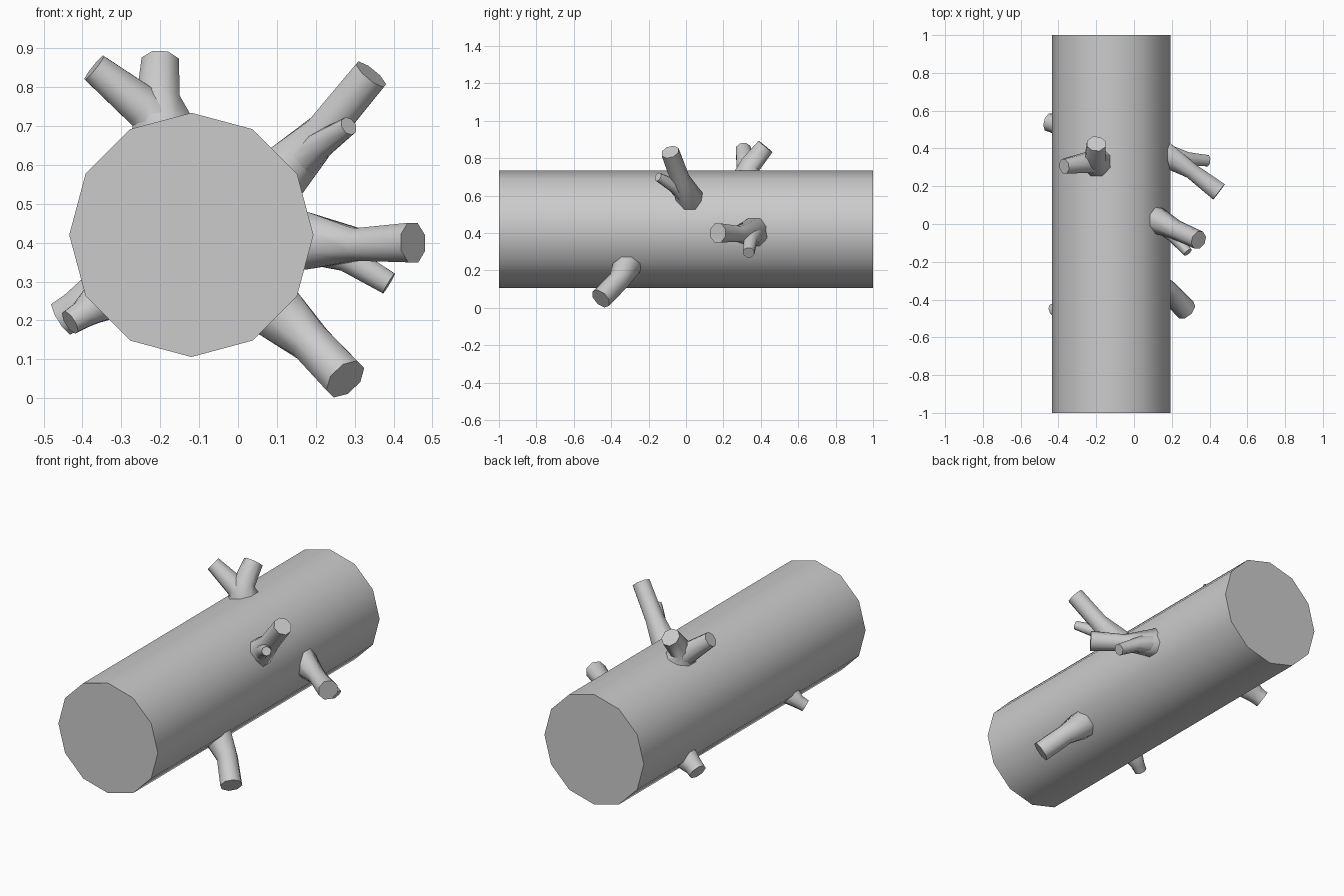
import bpy, bmesh, math
from mathutils import Vector

if "Cube" in bpy.data.objects:
    bpy.data.objects.remove(bpy.data.objects["Cube"])

CX, CZ, R = -0.12, 0.42, 0.314   # log axis and radius


def finish(bm, name, angle):
    bmesh.ops.recalc_face_normals(bm, faces=bm.faces)
    me = bpy.data.meshes.new(name)
    bm.to_mesh(me)
    bm.free()
    ob = bpy.data.objects.new(name, me)
    bpy.context.collection.objects.link(ob)
    bpy.ops.object.select_all(action='DESELECT')
    ob.select_set(True)
    bpy.context.view_layer.objects.active = ob
    bpy.ops.object.shade_smooth_by_angle(angle=math.radians(angle))
    return ob


def tube(bm, pts, sides=8):
    """Capped tapered tube through (position, radius) points."""
    pos = [p for p, r in pts]
    side = Vector((0, 1, 0))
    rings = []
    for i, (p, r) in enumerate(pts):
        t = pos[min(i + 1, len(pos) - 1)] - pos[max(i - 1, 0)]
        if i == 1:          # root ring lies along the bark
            t = pos[1] - pos[0]
        t.normalize()
        side = (side - t * side.dot(t)).normalized()
        up = t.cross(side)
        ring = []
        for k in range(sides):
            a = 2 * math.pi * (k + 0.5) / sides
            ring.append(bm.verts.new(p + (side * math.cos(a) + up * math.sin(a)) * r))
        rings.append(ring)
    for a, b in zip(rings, rings[1:]):
        for k in range(sides):
            n = (k + 1) % sides
            bm.faces.new((a[k], a[n], b[n], b[k]))
    bm.faces.new(rings[0][::-1])
    bm.faces.new(rings[-1])


def branch(name, angle, y, root_r, forks):
    """Branch leaving the log at an angle; each fork is a list of (x, y, z, r)."""
    a = math.radians(angle)
    d = Vector((math.cos(a), 0, math.sin(a)))
    c = Vector((CX, y, CZ))
    bm = bmesh.new()
    for scale, fork in forks:
        pts = [(c + d * 0.22, root_r * scale), (c + d * 0.298, root_r * scale)]
        pts += [(Vector(f[:3]), f[3]) for f in fork]
        tube(bm, pts)
    finish(bm, name, 50)


# Twelve-sided log lying along y
bm = bmesh.new()
ends = []
for y in (-1, 1):
    ends.append([bm.verts.new((CX + R * math.cos(math.pi * k / 6), y,
                               CZ + R * math.sin(math.pi * k / 6))) for k in range(12)])
for k in range(12):
    n = (k + 1) % 12
    bm.faces.new((ends[0][k], ends[0][n], ends[1][n], ends[1][k]))
bm.faces.new(ends[0])
bm.faces.new(ends[1])
finish(bm, "log", 40)

# Forked branches
branch("top_branch", 105, 0.33, 0.085, [
    (1.0, [(-0.205, 0.345, 0.765, 0.06), (-0.20, 0.425, 0.862, 0.052)]),
    (0.85, [(-0.245, 0.325, 0.75, 0.058), (-0.37, 0.305, 0.85, 0.042)])])
branch("upper_right_branch", 34, 0.02, 0.077, [
    (1.0, [(0.22, -0.03, 0.685, 0.052), (0.342, -0.085, 0.833, 0.05)]),
    (0.8, [(0.21, -0.06, 0.65, 0.038), (0.285, -0.15, 0.70, 0.025)])])
branch("right_branch", -3, 0.365, 0.08, [
    (1.0, [(0.305, 0.28, 0.395, 0.045), (0.45, 0.17, 0.40, 0.055)]),
    (0.8, [(0.28, 0.345, 0.36, 0.038), (0.388, 0.335, 0.295, 0.032)])])

# Plain stubs
branch("lower_right_branch", -42, -0.315, 0.08, [
    (1.0, [(0.185, -0.36, 0.145, 0.057), (0.276, -0.455, 0.049, 0.059)])])
branch("lower_left_back_branch", 214, 0.52, 0.068, [
    (1.0, [(-0.42, 0.53, 0.225, 0.052), (-0.452, 0.54, 0.205, 0.05)])])
branch("lower_left_front_branch", 216, -0.43, 0.055, [
    (1.0, [(-0.40, -0.445, 0.215, 0.038), (-0.432, -0.46, 0.195, 0.034)])])
